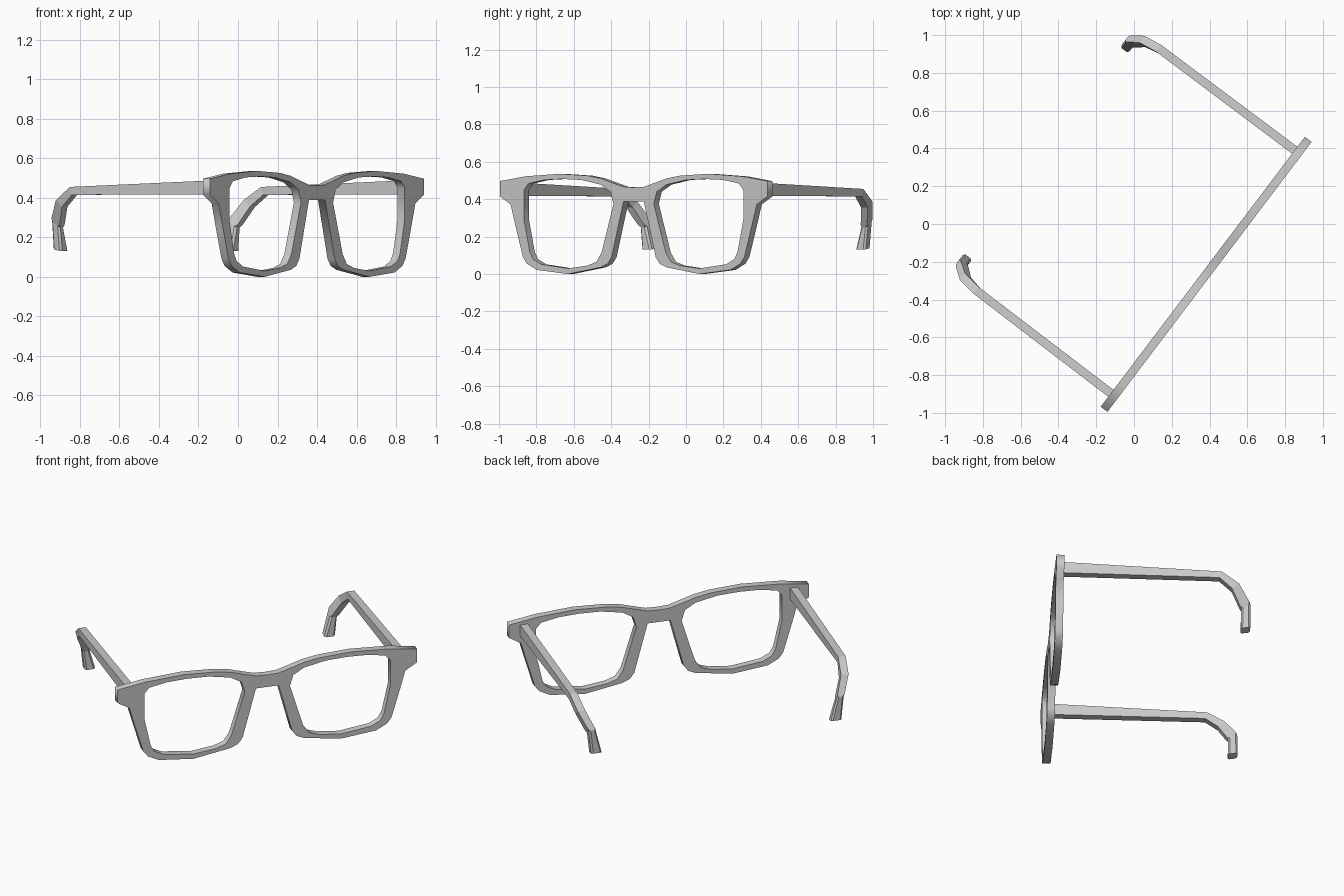
import bpy, bmesh, math
from mathutils import Matrix

if "Cube" in bpy.data.objects:
    bpy.data.objects.remove(bpy.data.objects["Cube"])

# Local frame: x along the front, y towards the ear tips; turned about z
place = Matrix.Translation((0.40, -0.28, 0)) @ Matrix.Rotation(math.radians(52.9), 4, 'Z')
THICK = 0.045

# Half outline of the front: top from centre to hinge, then underside back to the bridge
half = [(0.0, .463), (.067, .466), (.15, .49), (.22, .511), (.31, .526), (.50, .536), (.73, .522),
        (.896, .497), (.896, .415), (.825, .372), (.79, .25), (.742, .09), (.715, .055),
        (.65, .022), (.44, 0.0), (.22, .036), (.175, .055), (.148, .09), (.068, .388)]
# Lens opening
lens = [(.735, .45), (.705, .484), (.60, .503), (.48, .508), (.35, .503), (.22, .478),
        (.155, .44), (.135, .375), (.215, .115), (.25, .065), (.31, .045), (.44, .03),
        (.62, .052), (.675, .08), (.697, .12), (.735, .29)]


def mirrored(pts):
    return [(-x, z) for x, z in reversed(pts)]


# Front frame: filled 2D curve with two openings, extruded
curve = bpy.data.curves.new("front_frame", 'CURVE')
curve.dimensions = '2D'
curve.fill_mode = 'BOTH'
curve.extrude = THICK / 2
for loop in (half + mirrored(half[1:]), lens, mirrored(lens)):
    sp = curve.splines.new('POLY')
    sp.points.add(len(loop) - 1)
    for p, (x, z) in zip(sp.points, loop):
        p.co = (x, z, 0, 1)
    sp.use_cyclic_u = True
front = bpy.data.objects.new("front_frame", curve)
bpy.context.collection.objects.link(front)
front.matrix_world = place @ Matrix.Translation((0, THICK / 2, 0)) @ Matrix.Rotation(math.pi / 2, 4, 'X')
bpy.context.view_layer.objects.active = front
front.select_set(True)
bpy.ops.object.convert(target='MESH')

# Temple sections: back/top y,z, then front/bottom y,z, then inner and outer x
sections = [(.04, .488, .04, .418, .784, .83),
            (.945, .455, .932, .415, .78, .825),
            (1.045, .388, 1.005, .355, .765, .81),
            (1.112, .285, 1.06, .25, .72, .762),
            (1.112, .14, 1.058, .13, .685, .748)]


def temple(name, side):
    bm = bmesh.new()
    rings = []
    for ty, tz, by, bz, xi, xo in sections:
        rings.append([bm.verts.new((side * x, y, z)) for x, y, z in
                      ((xi, ty, tz), (xo, ty, tz), (xo, by, bz), (xi, by, bz))])
    for a, b in zip(rings, rings[1:]):
        for i in range(4):
            j = (i + 1) % 4
            bm.faces.new((a[i], a[j], b[j], b[i]))
    bm.faces.new(rings[0])
    bm.faces.new(rings[-1])
    # Softened corners near the ear tip
    tip = [e for e in bm.edges if {e.verts[0], e.verts[1]} in
           [{rings[-2][i], rings[-1][i]} for i in range(4)]]
    bmesh.ops.bevel(bm, geom=tip, offset=.01, segments=1, affect='EDGES')
    bmesh.ops.recalc_face_normals(bm, faces=bm.faces)
    me = bpy.data.meshes.new(name)
    bm.to_mesh(me)
    bm.free()
    ob = bpy.data.objects.new(name, me)
    ob.matrix_world = place
    bpy.context.collection.objects.link(ob)


temple("temple_left", -1)
temple("temple_right", 1)
